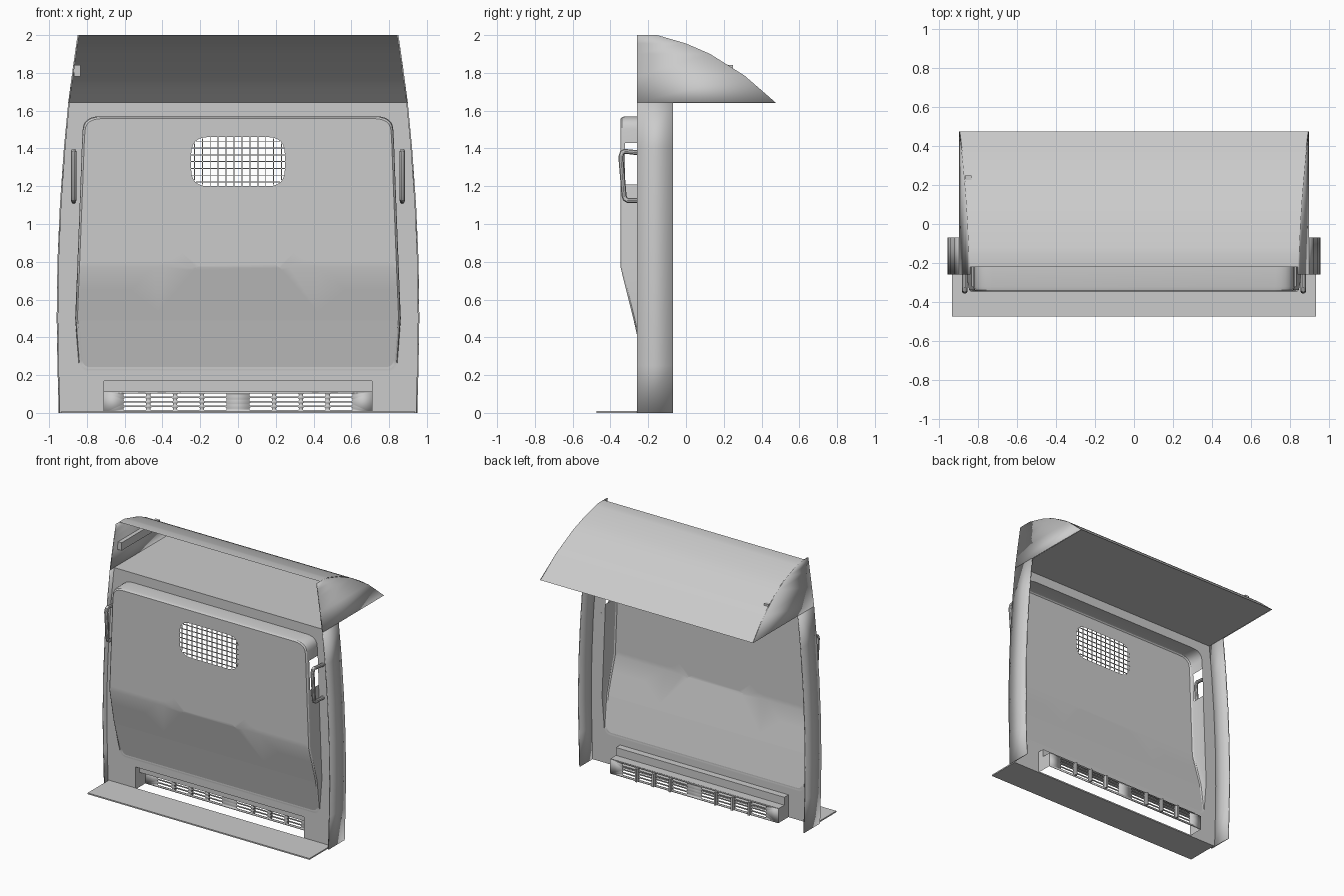
import bpy, bmesh
from mathutils import Vector

if "Cube" in bpy.data.objects:
    bpy.data.objects.remove(bpy.data.objects["Cube"])

BASE = -0.22   # y of the frame plate


def finish(bm, name, thick=0):
    bmesh.ops.recalc_face_normals(bm, faces=bm.faces)
    me = bpy.data.meshes.new(name)
    bm.to_mesh(me)
    bm.free()
    ob = bpy.data.objects.new(name, me)
    bpy.context.collection.objects.link(ob)
    if thick:
        m = ob.modifiers.new("thickness", 'SOLIDIFY')
        m.thickness, m.offset = thick, 0
    return ob


def grid(name, rows, thick=0):
    """Sheet lofted through rows of points."""
    bm = bmesh.new()
    vs = [[bm.verts.new(p) for p in r] for r in rows]
    for a, b in zip(vs, vs[1:]):
        for i in range(len(a) - 1):
            bm.faces.new((a[i], a[i + 1], b[i + 1], b[i]))
    return finish(bm, name, thick)


def boxes(name, items):
    bm = bmesh.new()
    for c, s in items:
        vs = bmesh.ops.create_cube(bm, size=1)['verts']
        for v in vs:
            v.co = Vector(c) + Vector(a * b for a, b in zip(v.co, s))
    return finish(bm, name)


def rounded(pts, n=6):
    """Closed (x, z, radius) outline with rounded corners."""
    out = []
    for i, (x, z, r) in enumerate(pts):
        b = Vector((x, z))
        if not r:
            out.append(b)
            continue
        a, c = Vector(pts[i - 1][:2]), Vector(pts[(i + 1) % len(pts)][:2])
        p = b + (a - b).normalized() * min(r, (a - b).length * .48)
        q = b + (c - b).normalized() * min(r, (c - b).length * .48)
        for k in range(n + 1):
            t = k / n
            out.append(p * (1 - t) ** 2 + b * 2 * t * (1 - t) + q * t * t)
    return out


def fill(loops, y):
    """Flat sheet in the xz plane; the first loop is the edge, the rest are holes."""
    bm = bmesh.new()
    for lp in loops:
        vs = [bm.verts.new((p[0], y, p[1])) for p in lp]
        for i, v in enumerate(vs):
            bm.edges.new((vs[i - 1], v))
    bmesh.ops.triangle_fill(bm, use_beauty=True, use_dissolve=False, edges=bm.edges[:], normal=(0, -1, 0))
    return bm


def crease(bm):
    bmesh.ops.bisect_plane(bm, geom=bm.verts[:] + bm.edges[:] + bm.faces[:],
                           plane_co=(0, 0, .77), plane_no=(0, 0, 1))


def raised(z):
    return -.36 + max(0, .77 - z) * .25


def sunk(z):
    return min(raised(z) + .013, BASE - .001)


def mirror(pts):
    return [(-p[0],) + tuple(p[1:]) for p in reversed(pts)]


W = [(0, .945), (.25, .952), (.5, .956), (.8, .952), (1.1, .939), (1.4, .918),
     (1.642, .895), (1.785, .876), (1.9, .86), (1.955, .852), (2, .845)]
WD = dict(W)

# Bulging panel outline
side = [(.84, .22, .045), (.862, .5, 0), (.851, .77, 0), (.834, 1.21, 0), (.826, 1.43, 0), (.818, 1.57, .09)]
outline = rounded(side + mirror(side))


def inset(i):
    return [(p.x * (1 - i / .85), .895 + (p.y - .895) * (1 - i / .675)) for p in outline]


# Pressed pads and window opening
corner = [(.806, 1.43, 0), (.34, 1.43, .12), (.235, 1.55, .01), (.796, 1.55, .085)]
middle = [(.829, .803, .01), (.35, .803, .07), (.228, .945, .05), (.325, 1.213, .12), (.814, 1.213, .01)]
small = [(.84, .52, .01), (.645, .525, .05), (.545, .635, .02), (.565, .655, .02), (.836, .655, .01)]
wedge = [(-.435, .52, .02), (.435, .52, .02), (.195, .8, .06), (-.195, .8, .06)]
lower = [(-.82, .242, .04), (.82, .242, .04), (.84, .488, .01), (-.84, .488, .01)]
pads = {"center_wedge_pad": wedge, "lower_pad": lower}
for nm, p in (("corner_pad", corner), ("middle_pad", middle), ("small_pad", small)):
    pads[nm + "_right"] = p
    pads[nm + "_left"] = mirror(p)
window = rounded([(-.248, 1.2, .09), (.248, 1.2, .09), (.248, 1.46, .09), (-.248, 1.46, .09)])

bm = fill([inset(.012), window] + [rounded(p) for p in pads.values()], 0)
crease(bm)
for v in bm.verts:
    v.co.y = sunk(v.co.z)
finish(bm, "bulkhead_panel")

for nm, p in pads.items():
    bm = bmesh.new()
    f = bm.faces.new([bm.verts.new((q.x, 0, q.y)) for q in rounded(p)])
    bmesh.ops.inset_region(bm, faces=[f], thickness=.007, use_even_offset=True)
    crease(bm)
    for v in bm.verts:
        v.co.y = sunk(v.co.z) if v.is_boundary else raised(v.co.z)
    finish(bm, nm)

# Rounded rim of the panel, open at the sides next to the grab handles
bm = bmesh.new()
rings = []
for i, d in ((.012, 0), (.004, .008), (0, .025), (0, 1)):
    rings.append([bm.verts.new((x, min(sunk(z) + d, BASE), z)) for x, z in inset(i)])
for k, (a, b) in enumerate(zip(rings, rings[1:])):
    for j in range(len(a)):
        gap = k == 2 and all(abs(v.co.x) > .7 and 1.2 < v.co.z < 1.44 for v in (b[j - 1], b[j]))
        if not gap:
            bm.faces.new((a[j - 1], a[j], b[j], b[j - 1]))
finish(bm, "panel_rim")

# Frame plate around the panel, notched for the vent
right = [(x, z) for z, x in W if z < 1.7]
edge = [(.71, 0)] + right + mirror(right) + [(-.71, 0), (-.71, .17), (.71, .17)]
finish(fill([edge, outline], BASE), "frame_plate")

# Window mesh
wires = []
for i in range(12):
    x = -.231 + i * .042
    cut = max(0, abs(x) - .175) * .6
    wires.append(((x, -.345, 1.33), (.005, .005, .26 - 2 * cut)))
for i in range(7):
    z = 1.222 + i * .036
    cut = max(0, abs(z - 1.33) - .065) * .6
    wires.append(((0, -.345, z), (.496 - 2 * cut, .005, .005)))
boxes("window_mesh", wires)

# Vent housing, slotted grille and ribs
prof = [(BASE, .17), (-.17, .17), (-.17, .11), (-.1, .11)]
grid("vent_housing", [[(x, y, z) for y, z in prof] for x in (-.71, .71)])
slots, ribs = [], []
for s in (-1, 1):
    grid("vent_end", [[(s * .71, BASE, 0), (s * .71, -.17, 0), (s * .71, -.1, 0)],
                      [(s * .71, BASE, .11), (s * .71, -.17, .11), (s * .71, -.1, .11)]])
    grid("vent_end_top", [[(s * .71, BASE, z), (s * .71, -.17, z)] for z in (.11, .17)])
    for c in range(4):
        x = s * (.12 + c * .142)
        if c < 3:
            ribs.append(((x + s * .071, -.088, .055), (.014, .03, .1)))
        for r in range(4):
            z = .022 + r * .024
            slots.append(rounded([(x - .06, z - .008, .006), (x + .06, z - .008, .006),
                                  (x + .06, z + .008, .006), (x - .06, z + .008, .006)], 2))
finish(fill([[(-.71, 0), (.71, 0), (.71, .11), (-.71, .11)]] + slots, -.1), "vent_grille", .006)
boxes("vent_ribs", ribs)

# Floor plate
boxes("floor_plate", [((0, -.3475, .005), (1.87, .255, .01))])

# Side walls, roof compartment and shelf
roof = [(.475, 1.642), (.31, 1.785), (.127, 1.9), (0, 1.955), (-.155, 2), (BASE, 2)]
for s in (-1, 1):
    tag = "right" if s > 0 else "left"
    grid("side_wall_" + tag, [[(s * x, -.26, z), (s * x, -.07, z)] for z, x in W if z < 1.7], .008)
    grid("roof_side_" + tag, [[(s * WD[z], -.26, z), (s * WD[z], y, z)] for y, z in roof[:-1]], .008)

    # Grab handle
    cu = bpy.data.curves.new("grab_handle_" + tag, 'CURVE')
    cu.dimensions, cu.bevel_depth, cu.bevel_resolution = '3D', .014, 3
    cu.use_fill_caps = True
    path = [(-.22, 1.373), (-.325, 1.385), (-.338, 1.378), (-.345, 1.355), (-.328, 1.15),
            (-.322, 1.132), (-.308, 1.125), (-.22, 1.122)]
    sp = cu.splines.new('POLY')
    sp.points.add(len(path) - 1)
    for pt, (y, z) in zip(sp.points, path):
        pt.co = (s * .87, y, z, 1)
    ob = bpy.data.objects.new(cu.name, cu)
    bpy.context.collection.objects.link(ob)
    bpy.ops.object.select_all(action='DESELECT')
    ob.select_set(True)
    bpy.context.view_layer.objects.active = ob
    bpy.ops.object.convert(target='MESH')

# finer roof arc through a few profile points
arc = []
for i in range(len(roof) - 2):
    p = [Vector(roof[max(0, i - 1)]), Vector(roof[i]), Vector(roof[i + 1]), Vector(roof[i + 2])]
    for k in range(4):
        t = k / 4
        arc.append(.5 * (2 * p[1] + (p[2] - p[0]) * t + (2 * p[0] - 5 * p[1] + 4 * p[2] - p[3]) * t * t
                         + (3 * p[1] - p[0] - 3 * p[2] + p[3]) * t ** 3))
arc += [Vector(roof[-2]), Vector(roof[-1])]
rows = []
for p in arc:
    z = min(p.y, 2)
    x = .845 + (2 - z) * .05 / .358
    rows.append([(-x, p.x, z), (x, p.x, z)])
grid("roof_panel", rows)
grid("shelf", [[(-.895, y, 1.642), (.895, y, 1.642)] for y in (BASE, .475)])
boxes("shelf_rail", [((-.852, .02, 1.812), (.035, .46, .06))])

# Smooth shading with sharp creases
bpy.ops.object.select_all(action='DESELECT')
for ob in bpy.context.scene.objects:
    ob.select_set(True)
    bpy.context.view_layer.objects.active = ob
bpy.ops.object.shade_smooth_by_angle(angle=.5)
